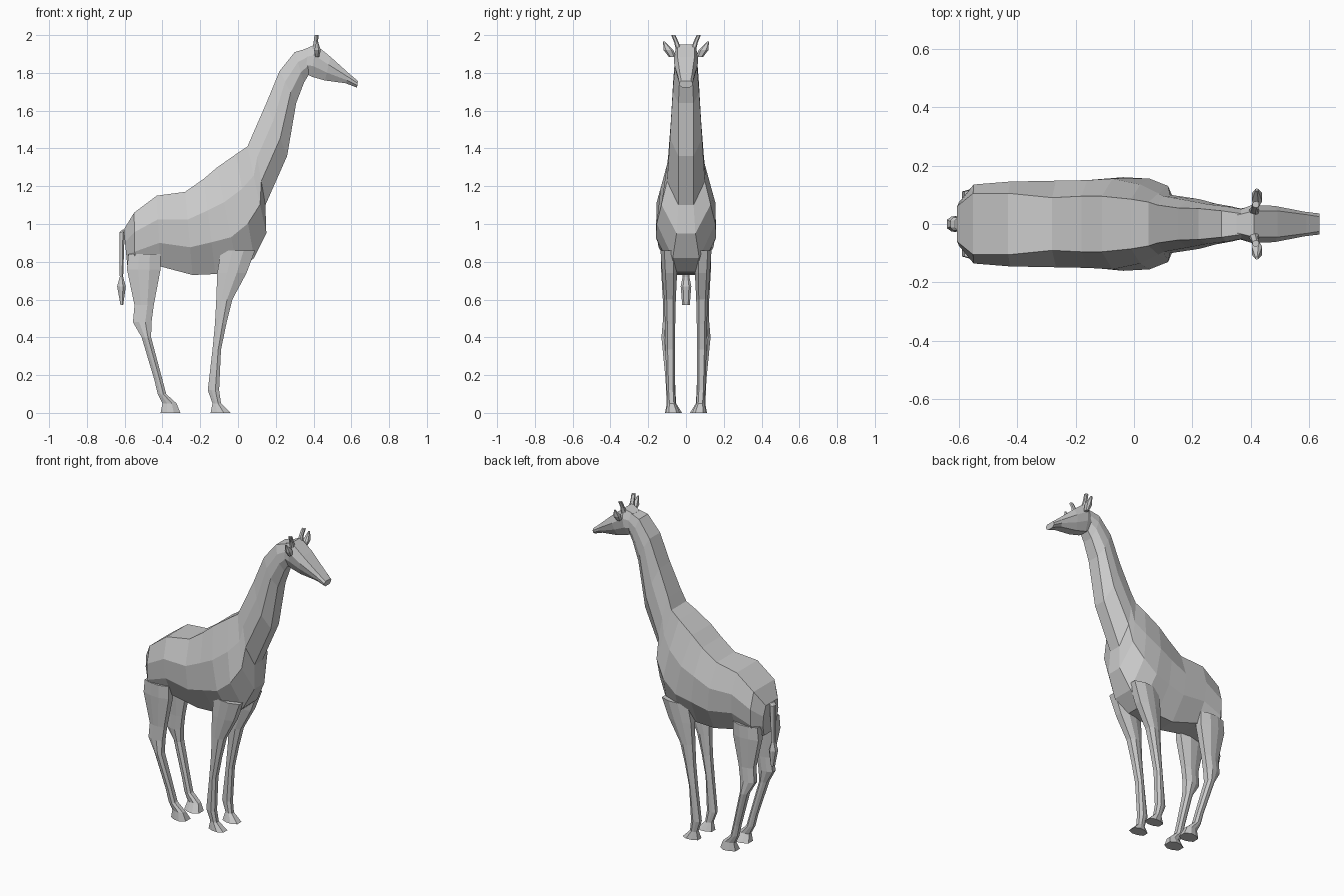
import bpy, bmesh


def loft(name, rings, mirror=False):
    """Skin flat-sided sections. Each ring: (x, z) start, (x, z) end,
    list of half widths spread from start to end, y centre."""
    bm = bmesh.new()
    loops = []
    for (ax, az), (bx, bz), widths, yc in rings:
        n = len(widths)
        side = []
        for i, w in enumerate(widths):
            t = i / (n - 1)
            side.append((ax + (bx - ax) * t, az + (bz - az) * t, w))
        pts = [(x, yc + w, z) for x, z, w in side]
        pts += [(x, yc - w, z) for x, z, w in reversed(side)]
        loops.append([bm.verts.new(p) for p in pts])
    for a, b in zip(loops, loops[1:]):
        for i in range(len(a)):
            j = (i + 1) % len(a)
            bm.faces.new((a[i], a[j], b[j], b[i]))
    bm.faces.new(loops[0])
    bm.faces.new(loops[-1])
    bmesh.ops.recalc_face_normals(bm, faces=bm.faces)
    mesh = bpy.data.meshes.new(name)
    bm.to_mesh(mesh)
    bm.free()
    obj = bpy.data.objects.new(name, mesh)
    bpy.context.collection.objects.link(obj)
    if mirror:
        mod = obj.modifiers.new("mirror", 'MIRROR')
        mod.use_axis = (False, True, False)
    return obj


def limb(name, rows, mirror=True):
    """Upright part. Each row: z, front x, back x, y centre, half width."""
    loft(name, [((f, z), (b, z), [w * .55, w, w * .9, w * .5], yc)
                for z, f, b, yc, w in rows], mirror)


# Torso and neck: spine point, underside point, half widths top to bottom
loft("body_and_neck", [
    ((-.605, .97), (-.585, .77), [.06, .075, .07, .05], 0),
    ((-.55, 1.06), (-.545, .75), [.105, .135, .13, .09], 0),
    ((-.43, 1.15), (-.41, .775), [.105, .145, .135, .08], 0),
    ((-.28, 1.17), (-.24, .73), [.09, .148, .145, .06], 0),
    ((-.18, 1.24), (-.12, .735), [.095, .15, .15, .06], 0),
    ((-.11, 1.30), (.0, .745), [.095, .155, .16, .07], 0),
    ((-.01, 1.37), (.085, .82), [.085, .135, .155, .07], 0),
    ((.05, 1.41), (.15, .95), [.075, .105, .13, .05], 0),
    ((.08, 1.48), (.145, 1.10), [.065, .095, .10, .04], 0),
    ((.15, 1.64), (.26, 1.36), [.055, .08, .085, .04], 0),
    ((.22, 1.81), (.308, 1.64), [.053, .068, .07, .04], 0),
    ((.30, 1.91), (.35, 1.75), [.045, .06, .06, .035], 0),
    ((.37, 1.93), (.38, 1.80), [.035, .05, .05, .03], 0),
], False)

# Head
loft("head", [
    ((.35, 1.925), (.355, 1.80), [.03, .045, .05, .03], 0),
    ((.41, 1.95), (.39, 1.78), [.045, .065, .06, .03], 0),
    ((.49, 1.885), (.46, 1.76), [.045, .062, .052, .03], 0),
    ((.59, 1.795), (.57, 1.745), [.032, .042, .04, .025], 0),
    ((.635, 1.757), (.63, 1.722), [.025, .036, .034, .02], 0),
])

# Horns and ears
limb("horn", [(1.91, .43, .39, .035, .016), (1.96, .423, .40, .05, .012),
              (2.0, .427, .405, .067, .011)])
limb("ear", [(1.885, .43, .41, .073, .018), (1.92, .438, .403, .092, .026),
             (1.965, .424, .415, .117, .005)])

# Legs with hooves
limb("front_leg", [
    (.86, .09, -.09, .09, .045), (.74, .045, -.11, .087, .04),
    (.60, -.03, -.115, .085, .031), (.47, -.062, -.122, .084, .027),
    (.335, -.09, -.135, .083, .026), (.12, -.10, -.16, .08, .022),
    (.05, -.09, -.135, .076, .021), (0, -.04, -.145, .07, .038)])
limb("hind_leg", [
    (.84, -.41, -.58, .09, .042), (.76, -.41, -.588, .09, .042),
    (.57, -.446, -.548, .09, .031), (.48, -.458, -.556, .092, .031),
    (.40, -.46, -.51, .098, .032), (.175, -.40, -.443, .083, .025),
    (.10, -.38, -.425, .08, .025), (.05, -.325, -.40, .077, .025),
    (0, -.305, -.41, .066, .045)])

# Tail with tuft
limb("tail", [
    (.97, -.585, -.612, 0, .024), (.955, -.60, -.628, 0, .024),
    (.72, -.608, -.626, 0, .018), (.67, -.594, -.64, 0, .028),
    (.57, -.608, -.622, 0, .02)], False)
